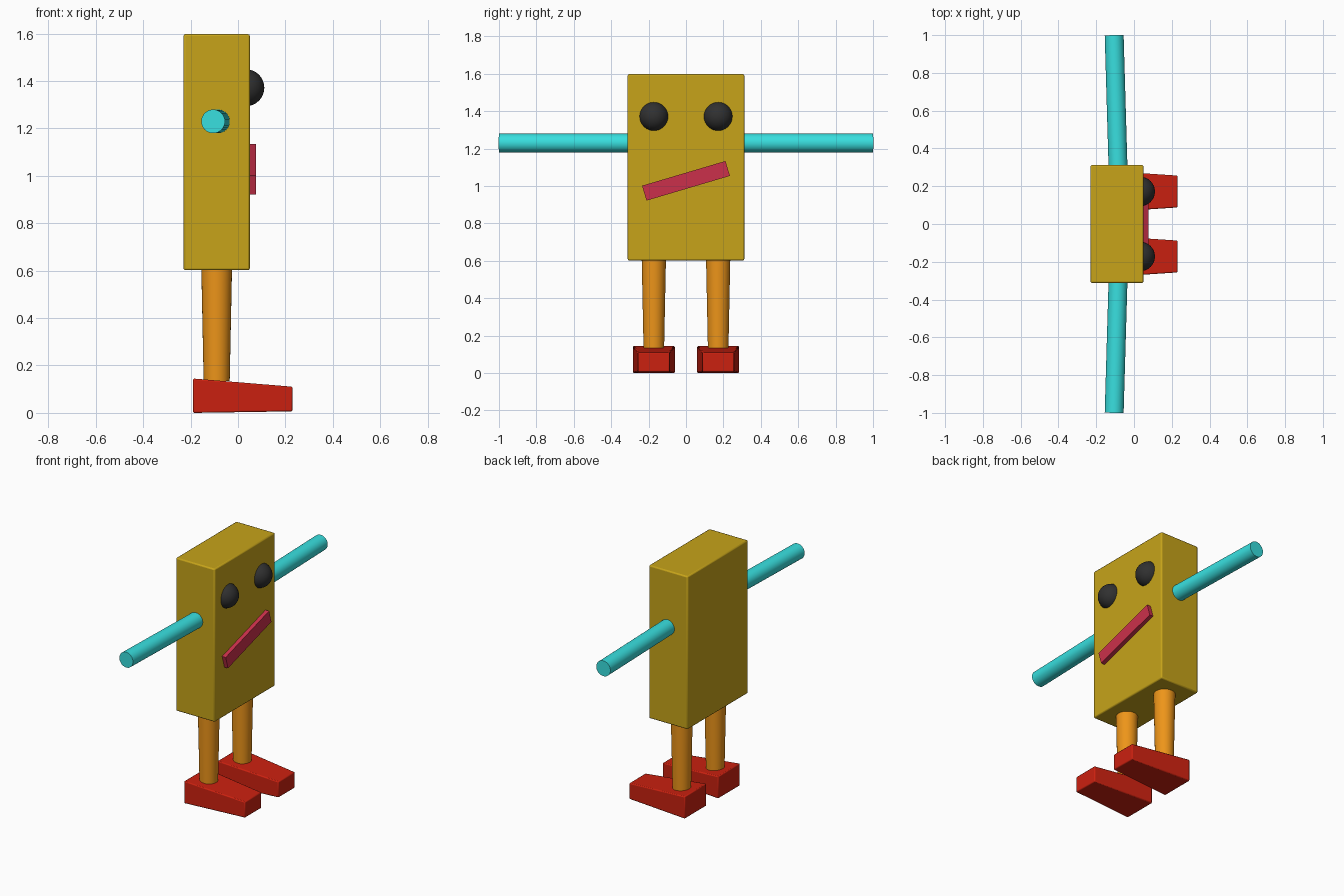
import bpy, bmesh
from math import radians
from mathutils import Vector

if "Cube" in bpy.data.objects:
    bpy.data.objects.remove(bpy.data.objects["Cube"])


def material(name, r, g, b):
    m = bpy.data.materials.new(name)
    m.diffuse_color = (r, g, b, 1)
    m.use_nodes = True
    m.node_tree.nodes["Principled BSDF"].inputs["Base Color"].default_value = m.diffuse_color
    return m


YELLOW = material("yellow", 0.57, 0.37, 0.01)
BLACK = material("charcoal", 0.03, 0.03, 0.03)
PINK = material("pink", 0.6, 0.03, 0.07)
TEAL = material("turquoise", 0.04, 0.74, 0.74)
ORANGE = material("orange", 0.85, 0.3, 0.01)
RED = material("red", 0.6, 0.015, 0.005)


def finish(name, mat):
    ob = bpy.context.object
    ob.name = ob.data.name = name
    ob.data.materials.append(mat)
    return ob


def box(name, mat, loc, size, bevel, tilt=0):
    bpy.ops.mesh.primitive_cube_add(size=1, location=loc, rotation=(tilt, 0, 0))
    ob = finish(name, mat)
    ob.scale = size
    bpy.ops.object.transform_apply(location=False, rotation=False, scale=True)
    if bevel:
        mod = ob.modifiers.new("soft edges", 'BEVEL')
        mod.width, mod.segments = bevel, 2
    bpy.ops.object.shade_smooth_by_angle(angle=radians(35))
    return ob


def rod(name, mat, start, end, r1, r2):
    a, b = Vector(start), Vector(end)
    bpy.ops.mesh.primitive_cone_add(vertices=32, radius1=r1, radius2=r2,
                                    depth=(b - a).length, location=(a + b) / 2,
                                    rotation=(b - a).to_track_quat('Z', 'Y').to_euler())
    ob = finish(name, mat)
    bpy.ops.object.shade_smooth_by_angle(angle=radians(35))
    return ob


# body and slanted mouth on its +x face
box("body", YELLOW, (-0.09, 0, 1.1), (0.28, 0.624, 0.996), 0.008)
box("mouth", PINK, (0.055, 0, 1.028), (0.042, 0.465, 0.083), 0, radians(16.5))

for s, side in ((-1, "right"), (1, "left")):
    y = 0.172 * s
    # eye
    bpy.ops.mesh.primitive_uv_sphere_add(segments=32, ring_count=16, radius=0.078,
                                         location=(0.033, y, 1.372))
    finish(side + "_eye", BLACK)
    bpy.ops.object.shade_smooth()
    # arm, angled slightly back
    rod(side + "_arm", TEAL, (-0.084, 0.28 * s, 1.23), (-0.105, 1.0 * s, 1.23), 0.05, 0.05)
    # leg
    rod(side + "_leg", ORANGE, (-0.09, y, 0.135), (-0.09, y, 0.62), 0.055, 0.065)
    # foot, narrower and lower at the toe
    foot = box(side + "_foot", RED, (0.02, y, 0.0725), (0.42, 0.225, 0.145), 0.006)
    for v in foot.data.vertices:
        if v.co.x > 0:
            v.co.y *= 0.75
            v.co.z = 0.038 if v.co.z > 0 else -0.066
